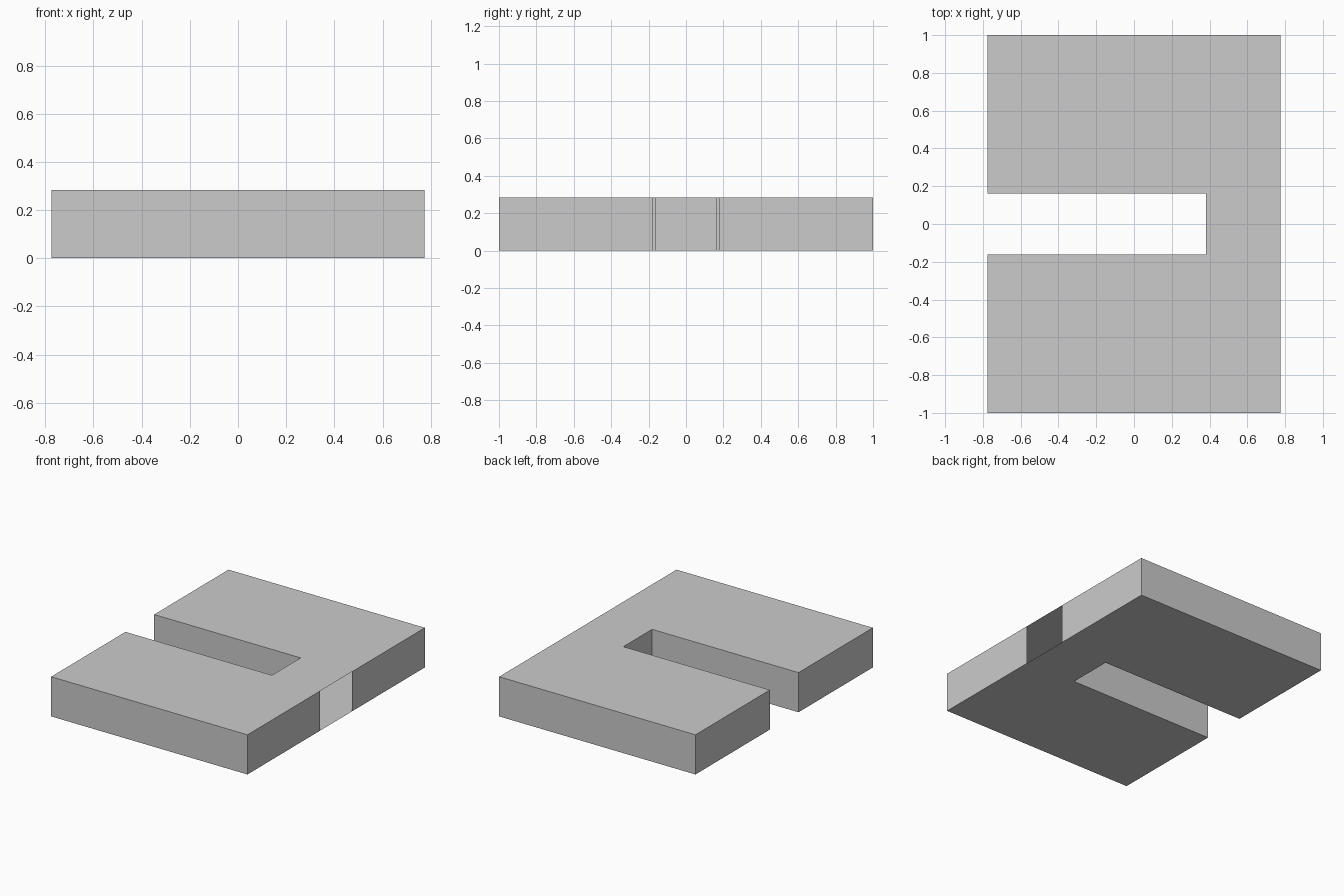
import bpy
import bmesh

if "Cube" in bpy.data.objects:
    bpy.data.objects.remove(bpy.data.objects["Cube"])

HALF_X, HALF_Y, HEIGHT = 0.775, 1.0, 0.283
SLOT_END, SLOT_HALF = 0.381, 0.162
GAP_HALF = 0.18

# Half outline from the slot to the right-hand opening, mirrored in y
half = [(SLOT_END, SLOT_HALF), (-HALF_X, SLOT_HALF), (-HALF_X, HALF_Y),
        (HALF_X, HALF_Y), (HALF_X, GAP_HALF)]
outline = [(x, -y) for x, y in half] + [(x, y) for x, y in reversed(half)]

bm = bmesh.new()
bottom = [bm.verts.new((x, y, 0)) for x, y in outline]
top = [bm.verts.new((x, y, HEIGHT)) for x, y in outline]

# Top and bottom plates
bm.faces.new(bottom[::-1])
bm.faces.new(top)

# Side walls, leaving the middle of the right side open to the hollow inside
n = len(outline)
open_side = len(half) - 1
for i in range(n):
    if i != open_side:
        j = (i + 1) % n
        bm.faces.new((bottom[i], bottom[j], top[j], top[i]))

mesh = bpy.data.meshes.new("slotted_slab")
bm.to_mesh(mesh)
bm.free()
slab = bpy.data.objects.new("slotted_slab", mesh)
bpy.context.collection.objects.link(slab)
